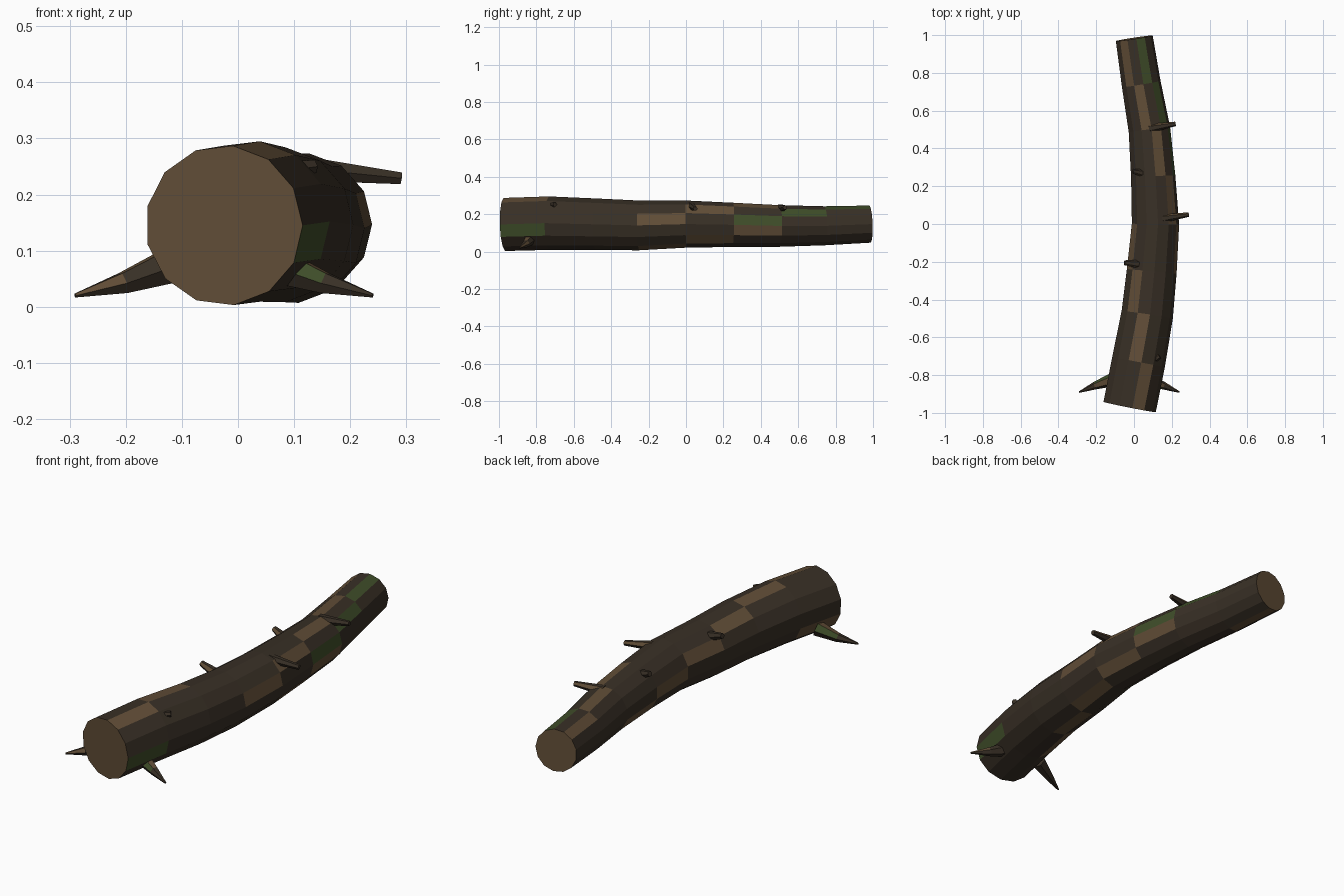
import bpy, bmesh, math
from mathutils import Vector

if "Cube" in bpy.data.objects:
    bpy.data.objects.remove(bpy.data.objects["Cube"])


def material(name, rgb):
    m = bpy.data.materials.new(name)
    m.diffuse_color = (*rgb, 1)
    m.use_nodes = True
    m.node_tree.nodes["Principled BSDF"].inputs["Base Color"].default_value = m.diffuse_color
    return m


BARK, BROWN, MOSS = range(3)
MATS = [material("dark_bark", (0.040, 0.029, 0.019)),
        material("light_wood", (0.120, 0.075, 0.038)),
        material("moss_green", (0.050, 0.075, 0.022))]


def tube(name, path, sides, rule, cap_mat):
    """Flat-faced tube through (x, y, z, radius) points; rule(seg, side) picks the colour."""
    pts = [Vector(p[:3]) for p in path]
    bm = bmesh.new()
    rings = []
    for i, p in enumerate(path):
        t = (pts[min(i + 1, len(pts) - 1)] - pts[max(i - 1, 0)]).normalized()
        side = t.cross(Vector((0, 0, 1))).normalized()
        up = side.cross(t)
        rings.append([bm.verts.new(pts[i] + p[3] * (math.cos(a) * side + math.sin(a) * up))
                      for a in (2 * math.pi * k / sides for k in range(sides))])
    for s in range(len(rings) - 1):
        a, b = rings[s], rings[s + 1]
        for k in range(sides):
            n = (k + 1) % sides
            bm.faces.new((a[k], a[n], b[n], b[k])).material_index = rule(s, k)
    for ring in (rings[0], rings[-1]):
        bm.faces.new(ring).material_index = cap_mat
    bmesh.ops.recalc_face_normals(bm, faces=bm.faces)
    me = bpy.data.meshes.new(name)
    bm.to_mesh(me)
    bm.free()
    for m in MATS:
        me.materials.append(m)
    ob = bpy.data.objects.new(name, me)
    bpy.context.collection.objects.link(ob)
    return ob


# Trunk: bent log with diagonal bands of bare wood and moss
def trunk_rule(s, k):
    if k - s in (12, -5):
        return MOSS
    return BROWN if (k - s) % 5 == 2 else BARK


tube("trunk", [(-0.025, -0.968, 0.145, 0.143), (0.022, -0.73, 0.152, 0.144),
               (0.068, -0.48, 0.146, 0.139), (0.092, -0.25, 0.140, 0.134),
               (0.112, 0.0, 0.147, 0.127), (0.100, 0.25, 0.143, 0.119),
               (0.080, 0.50, 0.137, 0.112), (0.037, 0.74, 0.138, 0.105),
               (0.000, 0.983, 0.147, 0.100)], 13, trunk_rule, BROWN)


# Roots: tapered spikes on both sides of the thick end
def root_rule(s, k):
    return {(0, 1): BROWN, (0, 0): MOSS, (1, 2): BROWN}.get((s, k), BARK)


for label, d in (("left", -1), ("right", 1)):
    c = -0.025
    tube("root_" + label, [(c + d * 0.09, -0.825, 0.075, 0.036), (c + d * 0.18, -0.855, 0.042, 0.021),
                           (c + d * 0.265, -0.89, 0.020, 0.004)], 6, root_rule, BARK)

# Broken branch stubs: base point, tip point, base radius, tip radius
stubs = [((0.13, 0.025, 0.245), (0.29, 0.05, 0.229), 0.024, 0.012),
         ((0.08, 0.505, 0.230), (0.22, 0.53, 0.236), 0.024, 0.012),
         ((0.09, 0.26, 0.215), (-0.005, 0.28, 0.247), 0.026, 0.013),
         ((0.05, -0.215, 0.225), (-0.05, -0.205, 0.255), 0.026, 0.013),
         ((0.06, -0.75, 0.240), (0.135, -0.70, 0.250), 0.024, 0.013)]
for i, (a, b, ra, rb) in enumerate(stubs):
    tube(f"branch_stub_{i + 1}", [(*a, ra), (*b, rb)], 6,
         lambda s, k: BROWN if k == 2 else BARK, BARK)
